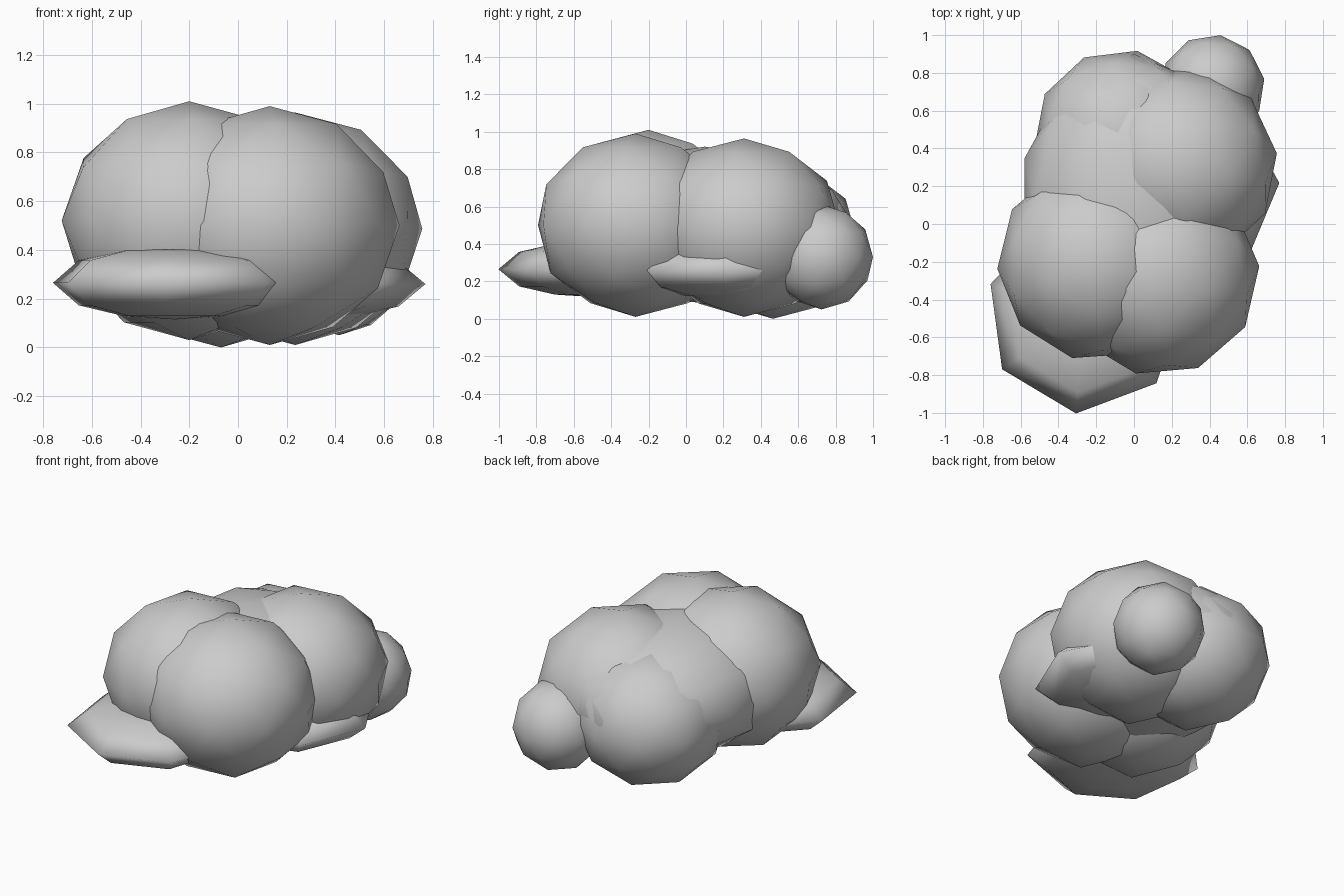
import bpy, bmesh
from math import radians, sin, cos, pi

if "Cube" in bpy.data.objects:
    bpy.data.objects.remove(bpy.data.objects["Cube"])

def finish(bm, name, loc, rot):
    bmesh.ops.recalc_face_normals(bm, faces=bm.faces)
    for f in bm.faces:
        f.smooth = True
    mesh = bpy.data.meshes.new(name)
    bm.to_mesh(mesh)
    bm.free()
    obj = bpy.data.objects.new(name, mesh)
    obj.location = loc
    obj.rotation_euler[2] = radians(rot)
    bpy.context.collection.objects.link(obj)

def clump(name, loc, size, rot):
    """Rounded leaf mass from a low icosphere."""
    bm = bmesh.new()
    bmesh.ops.create_icosphere(bm, subdivisions=2, radius=1)
    bmesh.ops.scale(bm, vec=size, verts=bm.verts)
    finish(bm, name, loc, rot)

def pad(name, loc, radius, height, rot, sides=7):
    """Flattened seven-sided leaf mass, widest at a sharp rim."""
    bm = bmesh.new()
    rings = []
    for lat in (-65, -38, 0, 38, 65):
        r, z = radius * cos(radians(lat)), height * sin(radians(lat))
        rings.append([bm.verts.new((r * cos(2 * pi * i / sides), r * sin(2 * pi * i / sides), z))
                      for i in range(sides)])
    low, high = bm.verts.new((0, 0, -height)), bm.verts.new((0, 0, height))
    for i in range(sides):
        j = (i + 1) % sides
        for a, b in zip(rings, rings[1:]):
            bm.faces.new((a[i], a[j], b[j], b[i]))
        bm.faces.new((low, rings[0][j], rings[0][i]))
        bm.faces.new((high, rings[-1][i], rings[-1][j]))
    finish(bm, name, loc, rot)

# Central mass
clump("core_clump", (0, 0.10, 0.50), (0.61, 0.80, 0.42), 0)
# Large outer clumps
clump("front_left_clump", (-0.20, -0.20, 0.52), (0.525, 0.525, 0.49), -14)
clump("front_right_clump", (0.13, -0.27, 0.50), (0.535, 0.535, 0.49), -13)
clump("back_right_clump", (0.235, 0.31, 0.487), (0.525, 0.525, 0.477), -11)
clump("back_left_clump", (-0.07, 0.465, 0.42), (0.46, 0.46, 0.42), -11)
# Small back clump
clump("small_back_clump", (0.415, 0.725, 0.33), (0.278, 0.278, 0.28), -9)
# Flat pads near the ground
pad("front_pad", (-0.26, -0.48, 0.265), 0.525, 0.15, 162)
pad("right_pad", (0.245, 0.19, 0.26), 0.525, 0.15, 3)
